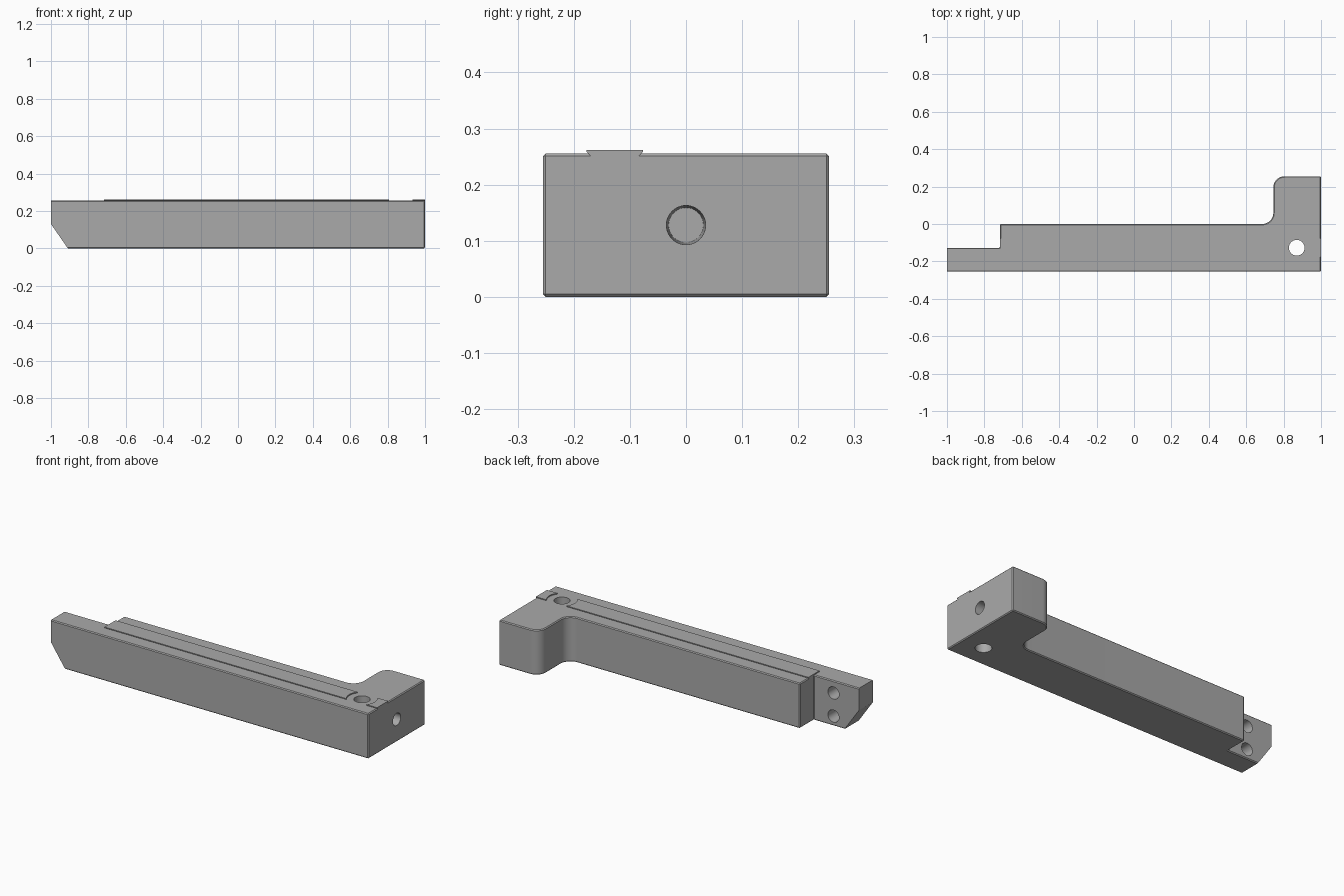
import bpy, bmesh
from math import cos, sin, pi, radians
from mathutils import Vector

cube = bpy.data.objects.get("Cube")
if cube:
    bpy.data.objects.remove(cube)

grey = bpy.data.materials.new("mid grey")
grey.use_nodes = True
colour = (0.4, 0.4, 0.4, 1)
grey.diffuse_color = colour
grey.node_tree.nodes["Principled BSDF"].inputs["Base Color"].default_value = colour


def finish(name, bm):
    bmesh.ops.recalc_face_normals(bm, faces=bm.faces)
    mesh = bpy.data.meshes.new(name)
    bm.to_mesh(mesh)
    bm.free()
    mesh.materials.append(grey)
    obj = bpy.data.objects.new(name, mesh)
    bpy.context.collection.objects.link(obj)
    return obj


def prism(name, points, direction):
    bm = bmesh.new()
    face = bm.faces.new([bm.verts.new(p) for p in points])
    new = bmesh.ops.extrude_face_region(bm, geom=[face])["geom"]
    bmesh.ops.translate(bm, vec=direction, verts=[v for v in new if isinstance(v, bmesh.types.BMVert)])
    return finish(name, bm)


def drill(name, start, direction, depth, mouth, end):
    # Tapered round cutter that starts a hair outside the surface
    bm = bmesh.new()
    bmesh.ops.create_cone(bm, cap_ends=True, segments=40, radius1=mouth, radius2=end, depth=depth)
    obj = finish(name, bm)
    d = Vector(direction)
    obj.rotation_euler = d.to_track_quat("Z", "Y").to_euler()
    obj.location = Vector(start) + d * (depth / 2 - 0.002)
    return obj


def activate(obj):
    bpy.ops.object.select_all(action="DESELECT")
    obj.select_set(True)
    bpy.context.view_layer.objects.active = obj


def cut(obj, cutter):
    activate(obj)
    mod = obj.modifiers.new("cut", "BOOLEAN")
    mod.object, mod.operation, mod.solver = cutter, "DIFFERENCE", "EXACT"
    bpy.ops.object.modifier_apply(modifier=mod.name)
    bpy.data.objects.remove(cutter)


def smooth(obj):
    activate(obj)
    bpy.ops.object.shade_smooth_by_angle(angle=radians(30))


def arc(cx, cy, r, start, stop, steps=12):
    angles = [radians(start + (stop - start) * i / steps) for i in range(steps + 1)]
    return [(cx + r * cos(a), cy + r * sin(a)) for a in angles]


# Body: long arm, stepped tab and rounded foot, with fine chamfers
FRONT, BACK, TOP = -0.255, 0.255, 0.256
outline = [(-1.05, FRONT), (1, FRONT), (1, BACK)]
outline += arc(0.805, 0.195, 0.06, 90, 180)
outline += arc(0.685, 0.06, 0.06, 0, -90)
outline += [(-0.717, 0), (-0.717, -0.127), (-1.05, -0.127)]
body = prism("bracket_body", [(x, y, 0) for x, y in outline], (0, 0, TOP))
activate(body)
bevel = body.modifiers.new("chamfer", "BEVEL")
bevel.width, bevel.segments = 0.005, 1
bevel.limit_method, bevel.angle_limit = "ANGLE", radians(50)
bpy.ops.object.modifier_apply(modifier=bevel.name)

# Slanted end of the tab
slant = [(-1.2, -0.1), (-0.841, -0.1), (-0.91, 0), (-1, 0.13), (-1, 0.4), (-1.2, 0.4)]
cut(body, prism("tab_cutter", [(x, -0.4, z) for x, z in slant], (0, 0.8, 0)))

# Screw holes: through the foot, in its end, and two in the back of the tab
HOLE_X, RAIL_Y = 0.87, -0.127
cut(body, drill("foot_hole", (HOLE_X, RAIL_Y, -0.1), (0, 0, 1), 0.5, 0.042, 0.042))
cut(body, drill("end_hole", (1, 0, 0.128), (-1, 0, 0), 0.15, 0.035, 0.031))
for z in (0.055, 0.187):
    cut(body, drill("tab_hole", (-0.84, -0.127, z), (0, -1, 0), 0.09, 0.035, 0.031))
smooth(body)

# Dovetail rail on top, interrupted around the foot hole
section = [(-0.042, 0.25), (-0.05, 0.258), (-0.05, 0.262), (0.05, 0.262), (0.05, 0.258), (0.042, 0.25)]
rail = prism("dovetail_rail", [(-0.717, RAIL_Y + y, z) for y, z in section], (1.717, 0, 0))
cut(rail, drill("rail_cutter", (HOLE_X, RAIL_Y, 0.1), (0, 0, 1), 0.4, 0.08, 0.08))
smooth(rail)
